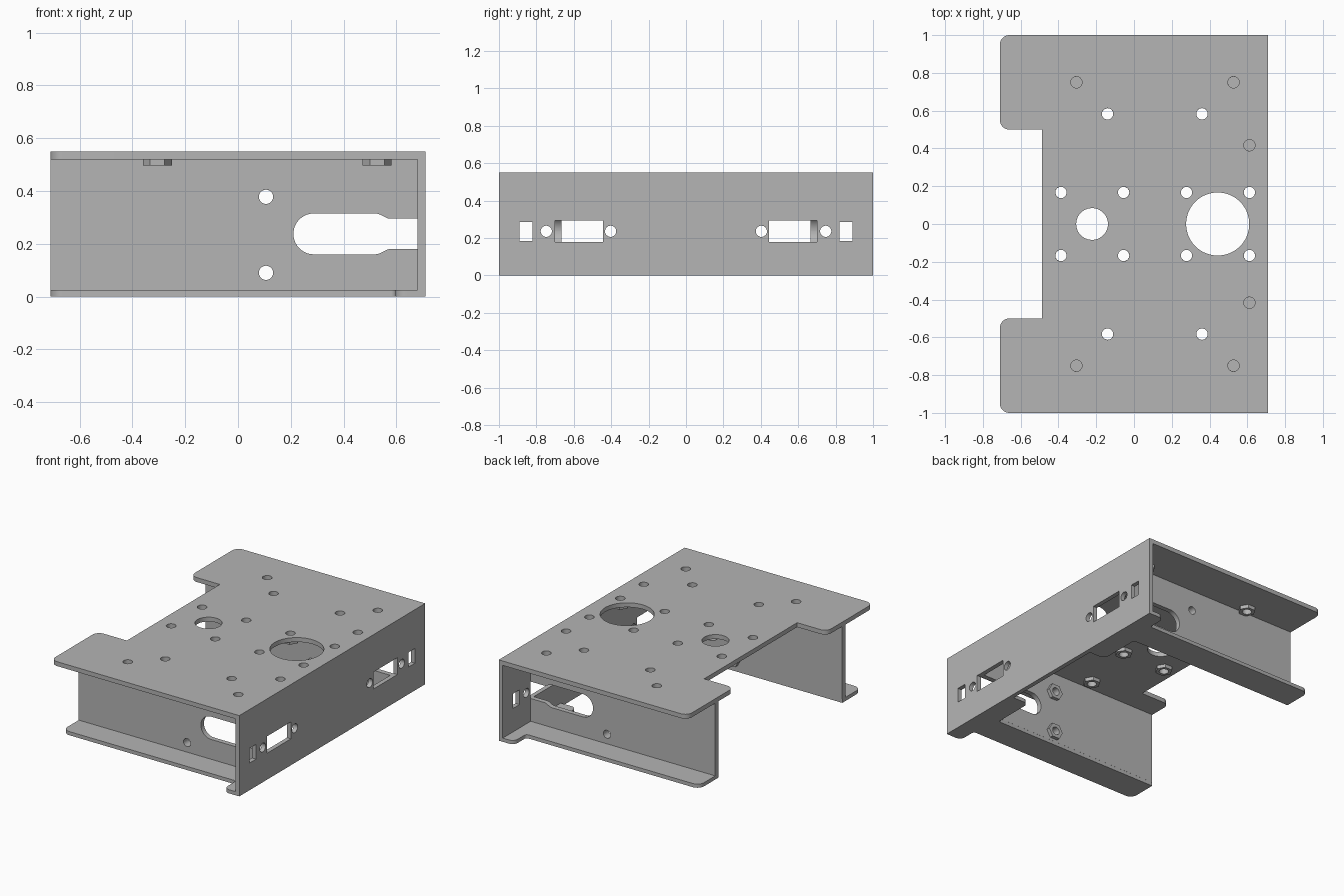
import bpy, bmesh, math
from mathutils import Matrix, Vector

if "Cube" in bpy.data.objects:
    bpy.data.objects.remove(bpy.data.objects["Cube"])

grey = bpy.data.materials.new("bare_metal_grey")
grey.diffuse_color = (0.46, 0.46, 0.46, 1)
grey.use_nodes = True
grey.node_tree.nodes["Principled BSDF"].inputs["Base Color"].default_value = grey.diffuse_color

# Plane frames: local (u, v, depth) -> world
XY = Matrix.Identity(3)
XZ = Matrix(((1, 0, 0), (0, 0, -1), (0, 1, 0)))
YZ = Matrix(((0, 0, 1), (1, 0, 0), (0, 1, 0)))


def circle(x, y, r, n=32):
    return [(x + r * math.cos(2 * math.pi * i / n), y + r * math.sin(2 * math.pi * i / n))
            for i in range(n)]


def rect(x0, x1, y0, y1):
    return [(x0, y0), (x1, y0), (x1, y1), (x0, y1)]


def rounded(pts, steps=10):
    """Polygon from (x, y[, radius]) corners, with arcs at corners that have a radius."""
    out = []
    for i, p in enumerate(pts):
        c = Vector(p[:2])
        if len(p) < 3:
            out.append(tuple(c))
            continue
        a = (Vector(pts[i - 1][:2]) - c).normalized()
        b = (Vector(pts[(i + 1) % len(pts)][:2]) - c).normalized()
        half = a.angle(b) / 2
        mid = c + (a + b).normalized() * (p[2] / math.sin(half))
        t0, t1 = c + a * (p[2] / math.tan(half)) - mid, c + b * (p[2] / math.tan(half)) - mid
        sweep = math.atan2(t0.x * t1.y - t0.y * t1.x, t0.dot(t1))
        for k in range(steps + 1):
            out.append(tuple(mid + Matrix.Rotation(sweep * k / steps, 2) @ t0))
    return out


def plate(name, outline, holes, frame, centre, thick):
    """Sheet cut from an outline with holes, extruded about its centre."""
    cu = bpy.data.curves.new(name, 'CURVE')
    cu.dimensions, cu.fill_mode, cu.extrude = '2D', 'BOTH', thick / 2
    for loop in [outline] + holes:
        sp = cu.splines.new('POLY')
        sp.points.add(len(loop) - 1)
        for pt, (x, y) in zip(sp.points, loop):
            pt.co = (x, y, 0, 1)
        sp.use_cyclic_u = True
    ob = bpy.data.objects.new(name, cu)
    bpy.context.collection.objects.link(ob)
    ob.matrix_world = Matrix.Translation(centre) @ frame.to_4x4()
    bpy.ops.object.select_all(action='DESELECT')
    ob.select_set(True)
    bpy.context.view_layer.objects.active = ob
    bpy.ops.object.convert(target='MESH')
    ob = bpy.context.object
    bm = bmesh.new()
    bm.from_mesh(ob.data)
    bmesh.ops.remove_doubles(bm, verts=bm.verts, dist=1e-5)
    bmesh.ops.recalc_face_normals(bm, faces=bm.faces)
    bm.to_mesh(ob.data)
    bm.free()
    ob.data.materials.clear()
    ob.data.materials.append(grey)
    bpy.ops.object.shade_smooth_by_angle(angle=math.radians(30))
    return ob


def nut(name, frame, centre, r):
    plate(name, circle(0, 0, 0.055, 6), [circle(0, 0, r, 24)], frame, centre, 0.025)


# Top plate with its notch, two large openings and bolt holes
bolts = [(x, s * y) for s in (1, -1) for x, y in (
    (-0.387, 0.167), (-0.055, 0.167), (0.278, 0.167), (0.611, 0.167),
    (-0.14, 0.583), (0.36, 0.583), (-0.305, 0.75), (0.527, 0.75), (0.611, 0.417))]
top = rounded([(0.68, -1), (0.68, 1), (-0.71, 1, 0.05), (-0.71, 0.5, 0.05), (-0.487, 0.5),
               (-0.487, -0.5), (-0.71, -0.5, 0.05), (-0.71, -1, 0.05)])
plate("top_plate", top,
      [circle(-0.222, 0, 0.084, 48), circle(0.443, 0, 0.167, 64)]
      + [circle(x, y, 0.03) for x, y in bolts],
      XY, (0, 0, 0.535), 0.03)
for x, y in bolts:
    nut("top_nut", XY, (x, y, 0.5085), 0.03)

# Right end plate with connector cut-outs on both halves
cuts = []
for s in (1, -1):
    for a, b, z0, z1 in ((0.445, 0.70, 0.18, 0.295), (0.82, 0.89, 0.185, 0.285)):
        cuts.append(rect(min(s * a, s * b), max(s * a, s * b), z0, z1))
    cuts += [circle(s * y, 0.236, 0.03) for y in (0.403, 0.747)]
plate("end_plate", rect(-1, 1, 0, 0.55), cuts, YZ, (0.695, 0, 0), 0.03)

# Side walls with open keyhole slots, and foot flanges with a corner lip
wall = rounded([(-0.71, 0.025), (0.68, 0.025), (0.68, 0.18), (0.57, 0.18, 0.03),
                (0.53, 0.16, 0.06), (0.21, 0.16, 0.077), (0.21, 0.315, 0.077),
                (0.53, 0.315, 0.06), (0.57, 0.295, 0.03), (0.68, 0.295),
                (0.68, 0.52), (-0.71, 0.52)])
for side, s in (("back", 1), ("front", -1)):
    plate(side + "_wall", wall, [circle(0.106, z, 0.027) for z in (0.09, 0.378)],
          XZ, (0, s * 0.683, 0), 0.033)
    for z in (0.09, 0.378):
        nut(side + "_wall_nut", XZ, (0.106, s * 0.655, z), 0.027)
    foot = rounded([(0.68, 1), (0.595, 1, 0.04), (0.595, 0.87, 0.02), (-0.71, 0.87, 0.05),
                    (-0.71, 0.667), (0.56, 0.667, 0.02), (0.56, 0.375, 0.04), (0.68, 0.375)])
    plate(side + "_foot_flange", [(x, s * y) for x, y in foot], [], XY, (0, 0, 0.0125), 0.025)
